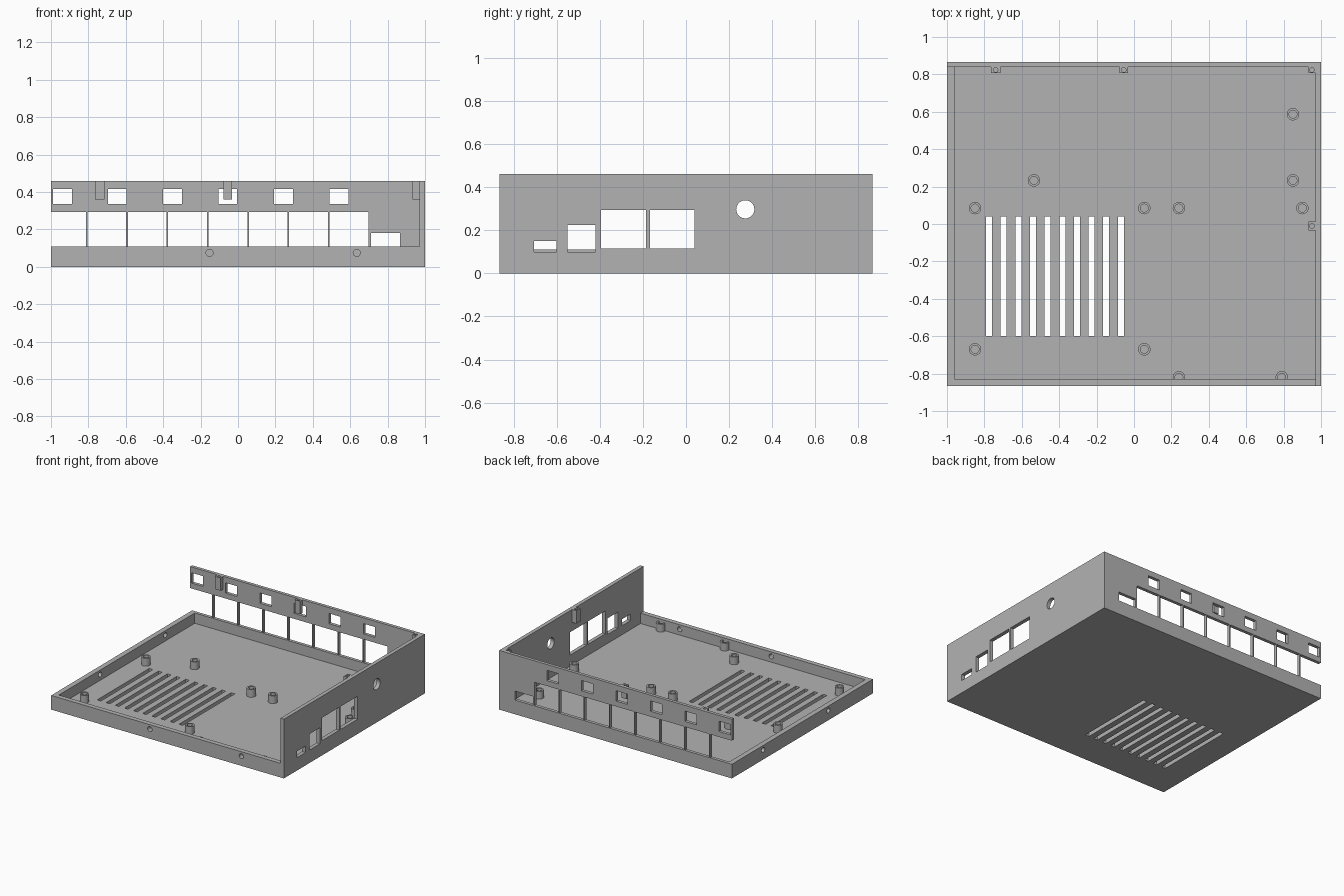
import bpy, bmesh
from math import pi
from mathutils import Matrix, Vector

cube = bpy.data.objects.get("Cube")
if cube:
    bpy.data.objects.remove(cube, do_unlink=True)

grey = bpy.data.materials.new("plain grey")
grey.use_nodes = True
colour = (0.45, 0.45, 0.45, 1)
grey.diffuse_color = colour
grey.node_tree.nodes["Principled BSDF"].inputs["Base Color"].default_value = colour


def add_box(bm, x, y, z):
    """Box from three (low, high) ranges."""
    size = [b - a for a, b in (x, y, z)]
    mid = Vector([(a + b) / 2 for a, b in (x, y, z)])
    bmesh.ops.create_cube(bm, size=1, matrix=Matrix.Translation(mid) @ Matrix.Diagonal((*size, 1)))


def add_rod(bm, centre, radius, depth, axis="Z"):
    turn = {"X": Matrix.Rotation(pi / 2, 4, "Y"), "Y": Matrix.Rotation(pi / 2, 4, "X"),
            "Z": Matrix.Identity(4)}[axis]
    bmesh.ops.create_cone(bm, cap_ends=True, segments=32, radius1=radius, radius2=radius,
                          depth=depth, matrix=Matrix.Translation(centre) @ turn)


def finish(bm, name):
    mesh = bpy.data.meshes.new(name)
    bm.to_mesh(mesh)
    bm.free()
    mesh.materials.append(grey)
    obj = bpy.data.objects.new(name, mesh)
    bpy.context.collection.objects.link(obj)
    return obj


def cut(target, bm):
    """Subtract the shapes in bm and bake the result."""
    cutter = finish(bm, "cutter")
    cutter.hide_render = True
    mod = target.modifiers.new("cut", "BOOLEAN")
    mod.operation, mod.solver, mod.object = "DIFFERENCE", "EXACT", cutter
    bpy.context.view_layer.objects.active = target
    bpy.ops.object.modifier_apply(modifier=mod.name)
    bpy.data.objects.remove(cutter, do_unlink=True)


HX, HY, TOP, LIP, FLOOR = 1.0, 0.865, 0.46, 0.11, 0.03
IN_L, IN_R, IN_F, IN_B = -0.96, 0.97, -0.828, 0.84

# Tray with low front and left walls, tall right and back walls
bm = bmesh.new()
add_box(bm, (-HX, HX), (-HY, HY), (0, TOP))
tray = finish(bm, "enclosure_tray")
bm = bmesh.new()
add_box(bm, (IN_L, IN_R), (IN_F, IN_B), (FLOOR, 1))
cut(tray, bm)
bm = bmesh.new()
add_box(bm, (-2, IN_R), (-2, IN_B), (LIP, 1))
cut(tray, bm)

bm = bmesh.new()
# Floor vents
for i in range(10):
    x = -0.775 + i * 0.0783
    add_box(bm, (x - 0.016, x + 0.016), (-0.6, 0.04), (-0.1, 0.1))
# Back wall: row of large openings, the outermost open at its end
back = (0.8, 0.9)
add_box(bm, (-1.1, -0.813), back, (LIP, 0.293))
for i in range(7):
    x = -0.805 + i * 0.2158
    add_box(bm, (x, x + 0.2075), back, (LIP, 0.293))
add_box(bm, (0.71, 0.865), back, (LIP, 0.18))
# Back wall: small upper openings
for x in (-0.938, -0.645, -0.35, -0.055, 0.243, 0.54):
    add_box(bm, (x - 0.05, x + 0.05), back, (0.335, 0.415))
# Right wall: ports and round hole
side = (0.9, 1.1)
for y0, y1, z0, z1 in ((-0.705, -0.6, 0.1, 0.15), (-0.55, -0.42, 0.1, 0.225),
                       (-0.395, -0.185, 0.115, 0.293), (-0.168, 0.04, 0.115, 0.293)):
    add_box(bm, side, (y0, y1), (z0, z1))
add_rod(bm, (1, 0.275, 0.297), 0.042, 0.2, "X")
# Screw holes in the low walls
for x in (-0.152, 0.635):
    add_rod(bm, (x, -HY, 0.075), 0.019, 0.2, "Y")
for y in (0.48, -0.32):
    add_rod(bm, (-HX, y, 0.075), 0.019, 0.2, "X")
cut(tray, bm)

# Board standoffs on the floor
spots = [(-0.85, 0.085), (-0.535, 0.233), (0.055, 0.085), (0.24, 0.085), (0.85, 0.233),
         (0.85, 0.587), (0.9, 0.085), (-0.85, -0.67), (0.055, -0.67), (0.24, -0.82), (0.79, -0.82)]
for n, (x, y) in enumerate(spots, 1):
    bm = bmesh.new()
    add_rod(bm, (x, y, 0.0575), 0.033, 0.065)
    post = finish(bm, f"standoff_{n}")
    bm = bmesh.new()
    add_rod(bm, (x, y, 0.08), 0.021, 0.1)
    cut(post, bm)

# Lid screw blocks along the top of the tall walls
blocks = [((-0.765, -0.715), (0.808, IN_B)), ((-0.078, -0.032), (0.808, IN_B)),
          ((0.933, IN_R), (0.808, IN_B)), ((0.933, IN_R), (-0.035, 0.013))]
for n, (bx, by) in enumerate(blocks, 1):
    bm = bmesh.new()
    add_box(bm, bx, by, (0.36, TOP))
    block = finish(bm, f"lid_screw_block_{n}")
    bm = bmesh.new()
    add_rod(bm, (sum(bx) / 2, sum(by) / 2, TOP), 0.012, 0.12)
    cut(block, bm)

# Keep flats crisp and round walls smooth
for obj in bpy.context.collection.objects:
    if obj.type == "MESH" and obj.data.materials and obj.data.materials[0] == grey:
        obj.select_set(True)
bpy.context.view_layer.objects.active = tray
bpy.ops.object.shade_smooth_by_angle()
